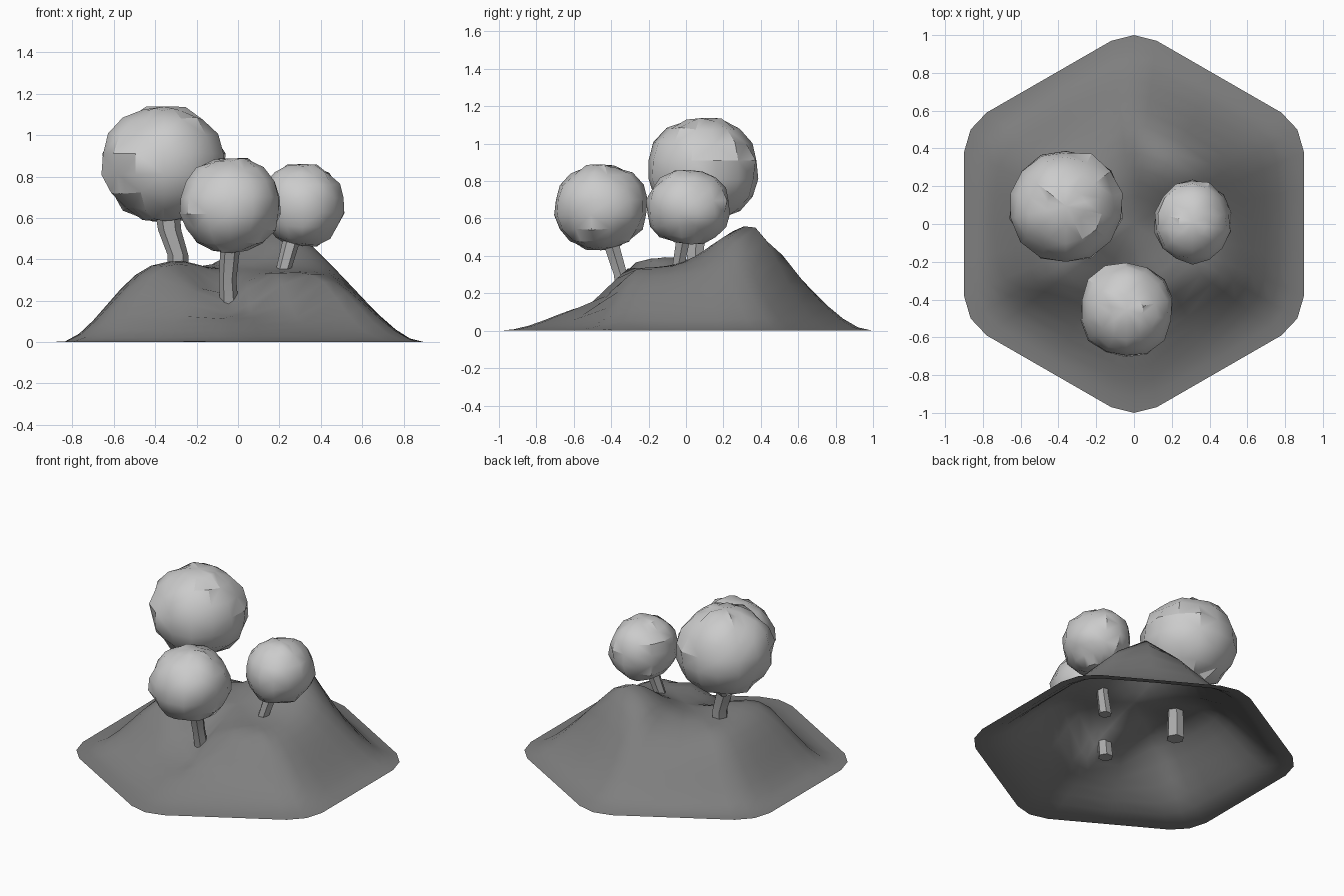
import bpy, bmesh, math, random
from mathutils import Vector

if "Cube" in bpy.data.objects:
    bpy.data.objects.remove(bpy.data.objects["Cube"])


def smoothstep(t):
    t = max(0.0, min(1.0, t))
    return t * t * (3 - 2 * t)


def bump(x, y, cx, cy, sx, sy):
    return math.exp(-((x - cx) / sx) ** 2 - ((y - cy) / sy) ** 2)


def finish(name, bm, angle, shade=None):
    bmesh.ops.recalc_face_normals(bm, faces=bm.faces)
    mesh = bpy.data.meshes.new(name)
    bm.to_mesh(mesh)
    bm.free()
    ob = bpy.data.objects.new(name, mesh)
    bpy.context.collection.objects.link(ob)
    if shade:
        mat = bpy.data.materials.new(name)
        mat.diffuse_color = (shade, shade, shade, 1)
        mat.use_nodes = True
        mat.node_tree.nodes["Principled BSDF"].inputs["Base Color"].default_value = mat.diffuse_color
        mesh.materials.append(mat)
    bpy.ops.object.select_all(action='DESELECT')
    ob.select_set(True)
    bpy.context.view_layer.objects.active = ob
    bpy.ops.object.shade_smooth_by_angle(angle=math.radians(angle))
    return ob


# Hill: open hexagonal shell with a rear peak, plateaus and a front gully
def rim():
    quarter = [(0, 1), (.12, .97), (.45, .78), (.78, .59), (.865, .5), (.9, .38), (.9, .19)]
    right = quarter + [(.9, 0)] + [(x, -y) for x, y in reversed(quarter)]
    return right + [(-x, y) for x, y in reversed(right[1:-1])]


def hill_height(x, y, d):
    top = .335 + .03 * smoothstep(-x / .3)
    top += .225 * bump(x, y, .19, .33, .25, .25)
    top += .035 * bump(x, y, -.25, -.13, .15, .15)
    top -= .15 * bump(x, y, -.1, -.34, .13, .18)
    top -= .08 * bump(x, y, -.22, .42, .15, .15)
    top *= 1 - .5 * smoothstep((-y - .3) / .2)
    # the left flank starts further in, left and back flanks are steeper
    left = smoothstep(-x / .5)
    back = smoothstep(y / .4) * (1 - left)
    return max(0, top) * smoothstep((1 - .045 * left - d) / (.6 - .07 * left - .05 * back))


def build_hill(rings=13):
    bm = bmesh.new()
    outline = rim()
    n = len(outline)
    centre = bm.verts.new((0, 0, hill_height(0, 0, 0)))
    previous = None
    for r in range(1, rings + 1):
        d = r / rings
        ring = []
        for ox, oy in outline:
            p = Vector((ox, oy))
            p = (p.normalized() * .95).lerp(p, d) * d
            ring.append(bm.verts.new((p.x, p.y, hill_height(p.x, p.y, d))))
        for i in range(n):
            j = (i + 1) % n
            if previous:
                bm.faces.new((previous[i], ring[i], ring[j], previous[j]))
            else:
                bm.faces.new((centre, ring[i], ring[j]))
        previous = ring
    ob = finish("hill", bm, 50, .21)
    # Open shell: make the outside face upward
    if sum(p.normal.z for p in ob.data.polygons) < 0:
        ob.data.flip_normals()


# Trunk: bent, six-sided tapered tube
def build_trunk(name, path, radius):
    bm = bmesh.new()
    rings = []
    for k, (x, y, z) in enumerate(path):
        r = radius * (1 + .12 * abs(k - 1))
        rings.append([bm.verts.new((x + r * math.cos(a * math.pi / 3),
                                    y + r * math.sin(a * math.pi / 3), z)) for a in range(6)])
    for lo, hi in zip(rings, rings[1:]):
        for i in range(6):
            j = (i + 1) % 6
            bm.faces.new((lo[i], lo[j], hi[j], hi[i]))
    bm.faces.new(rings[0][::-1])
    bm.faces.new(rings[-1])
    finish(name, bm, 30, .4)


# Crown: faceted ball with small leafy lumps, clipped to its bounds
def build_crown(name, centre, size, seed):
    rng = random.Random(seed)
    bm = bmesh.new()
    bmesh.ops.create_uvsphere(bm, u_segments=14, v_segments=9, radius=1)
    for v in bm.verts:
        v.co *= rng.uniform(.97, 1.06)
        for axis in range(3):
            v.co[axis] = centre[axis] + size[axis] * max(-1, min(1, v.co[axis]))
    bmesh.ops.triangulate(bm, faces=bm.faces)
    finish(name, bm, 36)


build_hill()
trees = [
    ("left", [(-.29, .05, .18), (-.29, .05, .42), (-.33, .06, .54), (-.35, .07, .7)], .05,
     (-.36, .095, .86), (.3, .295, .28), 3),
    ("front", [(-.04, -.32, .12), (-.05, -.35, .3), (-.04, -.39, .43), (-.03, -.42, .55)], .042,
     (-.04, -.455, .66), (.25, .25, .23), 8),
    ("right", [(.19, -.05, .22), (.22, -.04, .35), (.25, -.02, .46), (.28, 0, .58)], .037,
     (.31, .01, .66), (.205, .225, .2), 5),
]
for side, path, radius, centre, size, seed in trees:
    build_trunk(side + "_trunk", path, radius)
    build_crown(side + "_crown", centre, size, seed)
